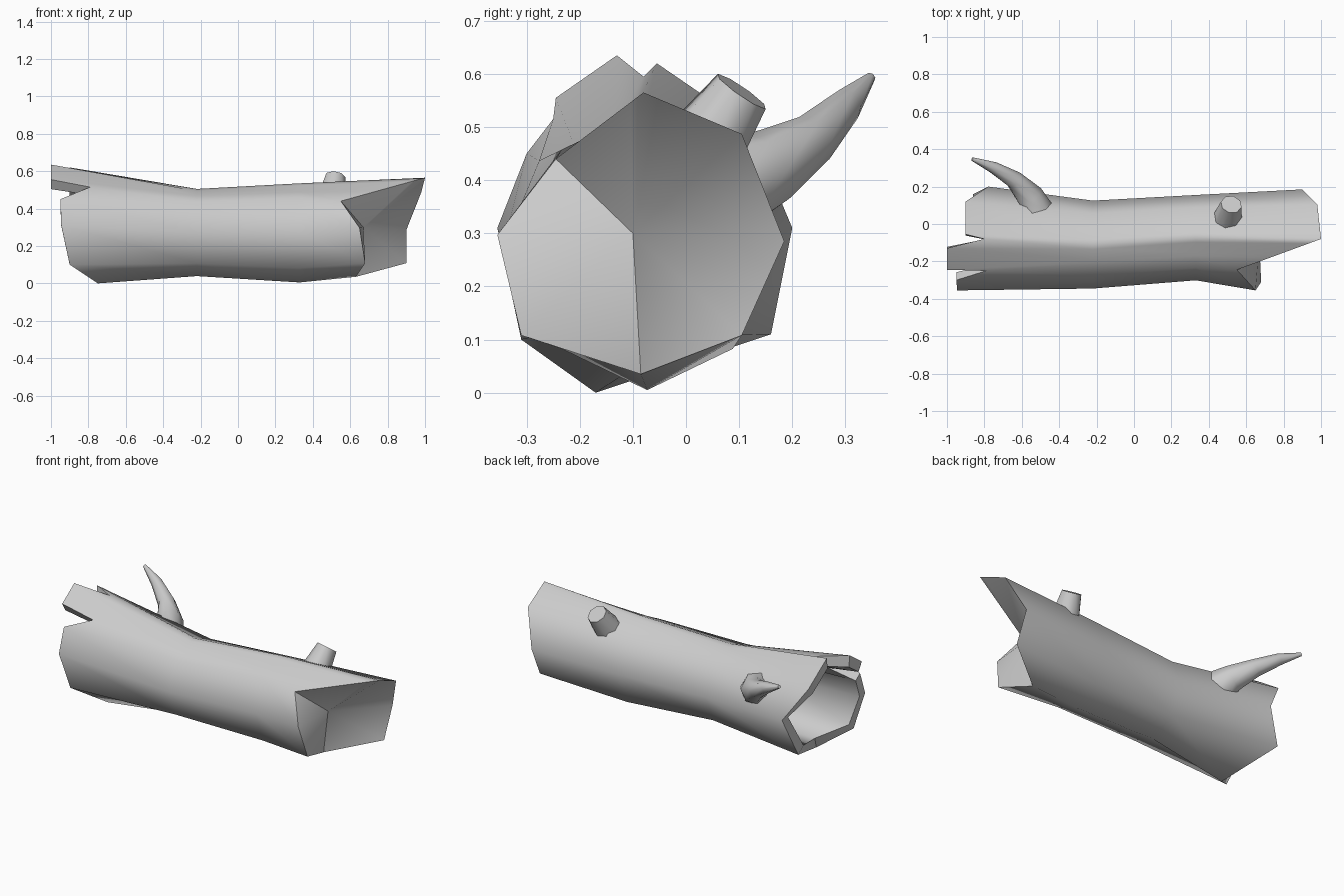
import bpy, bmesh, math
from mathutils import Vector

cube = bpy.data.objects.get("Cube")
if cube:
    bpy.data.objects.remove(cube)

bark = bpy.data.materials.new("pale_grey_bark")
bark.use_nodes = True
GREY = (0.6, 0.6, 0.6, 1)
bark.diffuse_color = GREY
bark.node_tree.nodes["Principled BSDF"].inputs["Base Color"].default_value = GREY


def finish(bm, name, angle):
    bmesh.ops.recalc_face_normals(bm, faces=bm.faces)
    mesh = bpy.data.meshes.new(name)
    bm.to_mesh(mesh)
    bm.free()
    mesh.materials.append(bark)
    obj = bpy.data.objects.new(name, mesh)
    bpy.context.collection.objects.link(obj)
    bpy.ops.object.select_all(action='DESELECT')
    obj.select_set(True)
    bpy.context.view_layer.objects.active = obj
    bpy.ops.object.shade_smooth_by_angle(angle=math.radians(angle))


def loft(bm, rings):
    """Join successive closed rings of points with quads."""
    loops = [[bm.verts.new(p) for p in ring] for ring in rings]
    for a, b in zip(loops, loops[1:]):
        for i in range(len(a)):
            j = (i + 1) % len(a)
            bm.faces.new((a[i], a[j], b[j], b[i]))
    return loops


def split_top(ring):
    """Turn an octagon into twelve columns, adding points beside the top corner."""
    v = [Vector(p) for p in ring]
    extra = [v[7].lerp(v[0], t) for t in (0.4, 0.5, 0.85)]
    return [v[0], v[0].lerp(v[1], 0.15)] + v[1:] + extra


def octagon(x, y, z, ry, rz):
    turns = [k * math.pi / 4 for k in range(8)]
    return [(x, y + ry * math.sin(t), z + rz * math.cos(t)) for t in turns]


def scaled(ring, s, x=None):
    """Shrink a ring about the log axis, optionally moving it to one x."""
    return [(p[0] if x is None else x, -0.09 + s * (p[1] + 0.09), 0.3 + s * (p[2] - 0.3))
            for p in ring]


# Broken slanted end of the log, clockwise from the top
slant_end = [(1, -.08, .565), (.98, .105, .487), (.9, .185, .285), (.9, .105, .108),
             (.63, -.085, .035), (.68, -.31, .108), (.65, -.355, .297), (.55, -.245, .44)]
# Jagged hollow end, with a notch on each side of the top splinter
jagged_end = [(-.8, -.08, .595), (-.9, -.055, .62), (-.9, .12, .5), (-.78, .2, .31),
              (-.86, .16, .11), (-.75, -.17, 0), (-.9, -.31, .1), (-.945, -.355, .31),
              (-.95, -.3, .45), (-.79, -.25, .515), (-1, -.245, .555), (-1, -.13, .635)]

# Log: outer bark, rim and hollow in one shell
bm = bmesh.new()
loops = loft(bm, [
    split_top(slant_end),
    split_top(octagon(.33, -.073, .27, .228, .265)),
    split_top(octagon(-.22, -.11, .272, .235, .233)),
    jagged_end,
    scaled(jagged_end, .8),
    scaled(split_top(octagon(0, -.11, .28, .235, .235)), .8, -.35),
])
bm.faces.new(loops[-1])
hub = bm.verts.new((.67, -.1, .3))
for i, v in enumerate(loops[0]):
    bm.faces.new((v, loops[0][i - 1], hub))
finish(bm, "hollow_log", 55)


def branch(name, path, radii, sides=8):
    """Tapered tube following a path, closed at both ends."""
    pts = [Vector(p) for p in path]
    rings = []
    for i, p in enumerate(pts):
        along = (pts[min(i + 1, len(pts) - 1)] - pts[max(i - 1, 0)]).normalized()
        side = along.cross(Vector((0, 0, 1))).normalized()
        up = side.cross(along)
        turns = [2 * math.pi * k / sides for k in range(sides)]
        rings.append([p + radii[i] * (side * math.cos(t) + up * math.sin(t)) for t in turns])
    bm = bmesh.new()
    ends = loft(bm, rings)
    bm.faces.new(ends[0])
    bm.faces.new(ends[-1])
    finish(bm, name, 55)


branch("cut_stub", [(.495, .01, .43), (.52, .105, .567)], (.085, .057))
branch("bent_branch",
       [(-.53, .07, .385), (-.56, .15, .42), (-.64, .235, .475), (-.75, .3, .54), (-.865, .347, .593)],
       (.1, .075, .05, .033, .01), sides=7)
